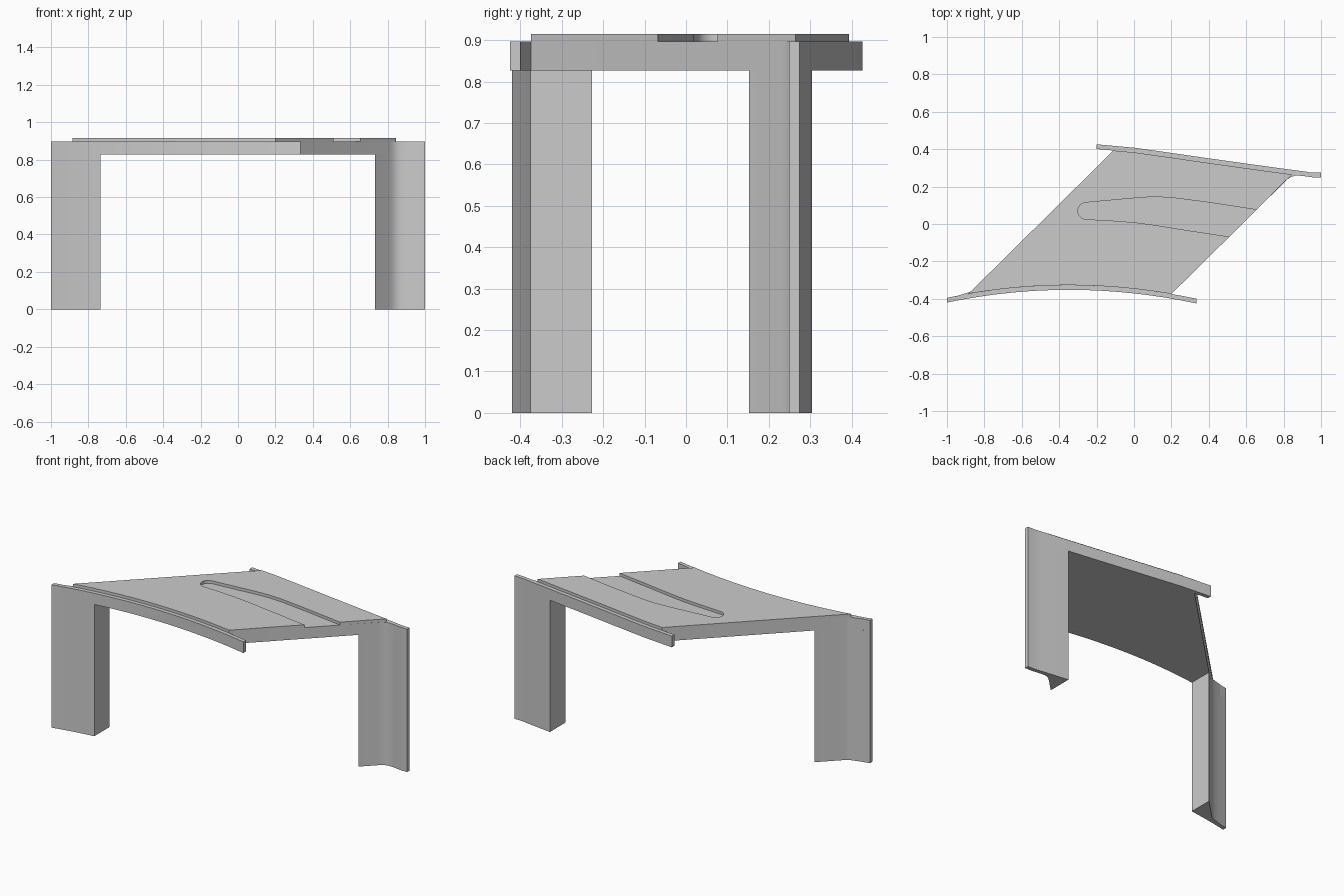
import bpy, bmesh, math

if "Cube" in bpy.data.objects:
    bpy.data.objects.remove(bpy.data.objects["Cube"])

LOW, MID, TOP = 0.827, 0.897, 0.915   # underside, rim height, tabletop height
THICK = 0.025                          # rim thickness


def extrude(name, outline, z0, z1, bottom=True, top=True):
    """Vertical prism from a counter-clockwise plan outline."""
    bm = bmesh.new()
    lo = [bm.verts.new((x, y, z0)) for x, y in outline]
    hi = [bm.verts.new((x, y, z1)) for x, y in outline]
    n = len(outline)
    for i in range(n):
        j = (i + 1) % n
        bm.faces.new((lo[i], lo[j], hi[j], hi[i]))
    if bottom:
        bm.faces.new(lo[::-1])
    if top:
        bm.faces.new(hi)
    mesh = bpy.data.meshes.new(name)
    bm.to_mesh(mesh)
    bm.free()
    ob = bpy.data.objects.new(name, mesh)
    bpy.context.collection.objects.link(ob)
    bpy.ops.object.select_all(action='DESELECT')
    ob.select_set(True)
    bpy.context.view_layer.objects.active = ob
    bpy.ops.object.shade_smooth_by_angle(angle=math.radians(25))
    return ob


# Plan curves of the outer front and back edges
def front_y(x):
    d = (x + 0.35) / (0.65 if x < -0.35 else 0.685)
    return -0.352 - (0.068 if x < -0.35 else 0.073) * d * d


BACK = [(-0.2, 0.426), (0.0, 0.408), (0.2, 0.380), (0.4, 0.351),
        (0.73, 0.305), (0.91, 0.281), (0.95, 0.275), (1.0, 0.274)]


def back_y(x):
    for (x0, y0), (x1, y1) in zip(BACK, BACK[1:]):
        if x <= x1:
            return y0 + (y1 - y0) * (x - x0) / (x1 - x0)
    return BACK[-1][1]


def front(x0, x1, off=0.0, n=16):
    xs = [x0 + (x1 - x0) * i / n for i in range(n + 1)]
    return [(x, front_y(x) + off) for x in xs]


def back(x0, x1, off=0.0):
    """Points of the back edge running from x1 down to x0."""
    xs = [x1] + [p[0] for p in reversed(BACK) if x0 < p[0] < x1] + [x0]
    return [(x, back_y(x) - off) for x in xs]


# Concave fillets where the diagonal sides flow into the rim ends
LEFT_FILLET = [(-0.86, -0.350), (-0.872, -0.360), (-0.888, -0.367), (-0.915, -0.375)]
RIGHT_FILLET = [(0.812, 0.231), (0.826, 0.243), (0.843, 0.253), (0.866, 0.259)]

# Curved rim strips along front and back
extrude("front_rim", front(-1, 0.335) + front(-1, 0.335, THICK)[::-1], LOW, MID)
extrude("back_rim", back(-0.2, 1.0) + back(-0.2, 1.0, THICK)[::-1], LOW, MID)

# Main slab below the groove floor
extrude("table_body", front(-0.945, 0.2, THICK) + RIGHT_FILLET
        + back(-0.11, 0.9, THICK) + LEFT_FILLET, LOW, MID)

# Raised top surface, notched by the round-ended groove
groove_low = [(0.51, -0.068), (0.3, -0.036), (0.1, -0.004), (0.0, 0.009),
              (-0.13, 0.019)]
groove_end = [(-0.255 + 0.045 * math.cos(a), 0.07 + 0.045 * math.sin(a))
              for a in [-math.pi / 2 - math.pi * i / 12 for i in range(13)]]
groove_high = [(-0.1, 0.129), (0.03, 0.141), (0.11, 0.145), (0.2, 0.141),
               (0.4, 0.115), (0.655, 0.076)]
extrude("table_top", front(-0.885, 0.2, THICK) + groove_low + groove_end
        + groove_high + back(-0.11, 0.845, THICK), MID, TOP, bottom=False)

# Legs, each a wedge with a thin wing
extrude("left_leg", front(-1, -0.735, n=5) + [(-0.735, -0.227)] + LEFT_FILLET
        + front(-1, -0.945, THICK, 1)[::-1], 0, LOW, top=False)
extrude("right_leg", [(0.732, 0.152)] + RIGHT_FILLET
        + back(0.9, 1.0, THICK)[::-1] + back(0.732, 1.0), 0, LOW, top=False)
